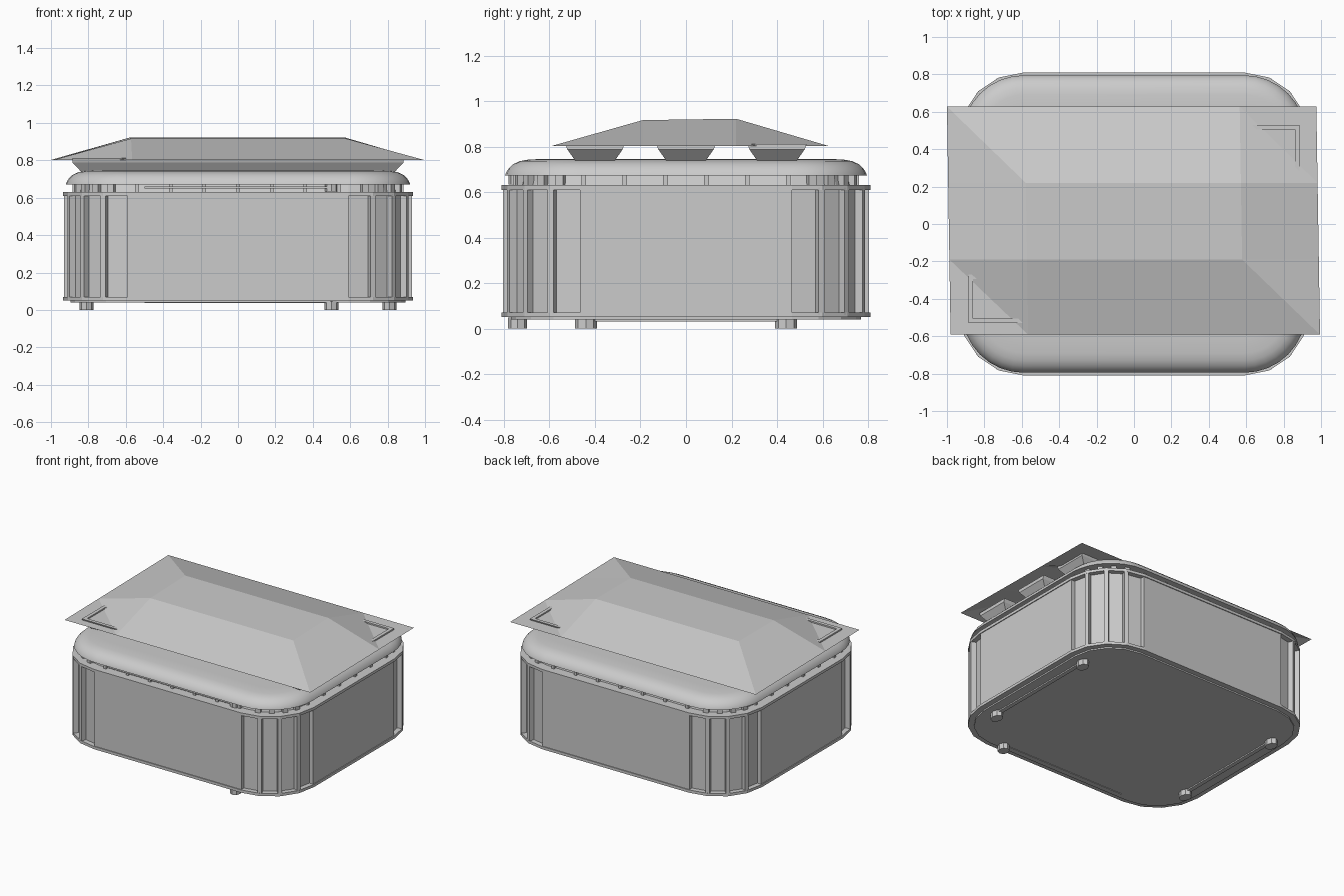
import bpy, bmesh, math
from mathutils import Matrix, Vector

if "Cube" in bpy.data.objects:
    bpy.data.objects.remove(bpy.data.objects["Cube"])

HX, HY, R = 0.935, 0.81, 0.345   # body half sizes and corner radius


def finish(name, bm, smooth=None):
    bmesh.ops.recalc_face_normals(bm, faces=bm.faces[:])
    me = bpy.data.meshes.new(name)
    bm.to_mesh(me)
    bm.free()
    ob = bpy.data.objects.new(name, me)
    bpy.context.collection.objects.link(ob)
    if smooth:
        bpy.context.view_layer.objects.active = ob
        bpy.ops.object.select_all(action='DESELECT')
        ob.select_set(True)
        bpy.ops.object.shade_smooth_by_angle(angle=math.radians(smooth))
    return ob


def outline(inset=0.0, n=4, recess=0.0):
    # rounded rectangle; recess sets the corner arcs back behind the flat sides
    cx, cy, r = HX - R, HY - R, R - inset
    pts = []
    for k, (sx, sy) in enumerate([(1, 1), (-1, 1), (-1, -1), (1, -1)]):
        for i in range(n + 1):
            a = math.pi / 2 * (k + i / n)
            d = Vector((math.cos(a), math.sin(a)))
            c = Vector((sx * cx, sy * cy))
            if recess and i == 0:
                pts.append(c + d * r)
            pts.append(c + d * (r - recess))
            if recess and i == n:
                pts.append(c + d * r)
    return pts


def loft(name, rings, n=4, recess=0.0, smooth=None):
    # rings: (inset, z) from bottom to top, capped at both ends
    bm = bmesh.new()
    loops = [[bm.verts.new((p.x, p.y, z)) for p in outline(i, n, recess)] for i, z in rings]
    for a, b in zip(loops, loops[1:]):
        for j in range(len(a)):
            k = (j + 1) % len(a)
            bm.faces.new((a[j], a[k], b[k], b[j]))
    bm.faces.new(loops[0][::-1])
    bm.faces.new(loops[-1])
    return finish(name, bm, smooth)


def add_box(bm, centre, size, angle=0.0):
    m = Matrix.Translation(centre) @ Matrix.Rotation(angle, 4, 'Z') @ Matrix.Diagonal((*size, 1))
    bmesh.ops.create_cube(bm, size=1, matrix=m)


def corner_dirs(n):
    for k, (sx, sy) in enumerate([(1, 1), (-1, 1), (-1, -1), (1, -1)]):
        for i in range(1, n):
            a = math.pi / 2 * (k + i / n)
            yield a, Vector((sx * (HX - R), sy * (HY - R), 0)), Vector((math.cos(a), math.sin(a), 0))


# body with recessed corner panels, and its plates
loft("body", [(0.006, 0.06), (0.006, 0.62)], recess=0.03)
loft("base_plate", [(0.04, 0.04), (0.04, 0.05), (0, 0.05), (0, 0.07)])
loft("body_rim", [(0, 0.61), (0, 0.63)])

# corner ribs
bm = bmesh.new()
for a, c, d in corner_dirs(4):
    add_box(bm, c + d * (R - 0.025) + Vector((0, 0, 0.34)), (0.046, 0.028, 0.56), a)
finish("corner_ribs", bm)

# vent ring below the lid, with small posts
loft("vent_ring", [(0.07, 0.625), (0.085, 0.685)])
bm = bmesh.new()
for a, c, d in corner_dirs(5):
    add_box(bm, c + d * (R - 0.065) + Vector((0, 0, 0.655)), (0.03, 0.035, 0.055), a)
for s in (-1, 1):
    for i in range(6):
        t = -0.45 + 0.18 * i
        add_box(bm, (s * (HX - 0.065), t, 0.655), (0.03, 0.02, 0.055))
    for i in range(7):
        t = -0.54 + 0.18 * i
        add_box(bm, (t, s * (HY - 0.065), 0.655), (0.02, 0.03, 0.055))
finish("vent_posts", bm)

# bullnose lid
loft("lid", [(0.05, 0.672), (0.015, 0.672), (0.018, 0.683), (0.03, 0.703), (0.05, 0.722),
             (0.08, 0.736), (0.12, 0.743), (0.2, 0.746)], n=8, smooth=40)

# three open flared trays carrying the roof
for name, y in (("front", -0.4), ("middle", 0.0), ("back", 0.4)):
    bm = bmesh.new()
    loops = []
    for hx, hy, z in ((0.835, 0.085, 0.735), (0.885, 0.122, 0.788), (0.885, 0.13, 0.812),
                      (0.86, 0.105, 0.812), (0.86, 0.105, 0.788)):
        loops.append([bm.verts.new((sx * hx, y + sy * hy, z))
                      for sx, sy in ((1, 1), (-1, 1), (-1, -1), (1, -1))])
    for a, b in zip(loops, loops[1:]):
        for j in range(4):
            k = (j + 1) % 4
            bm.faces.new((a[j], a[k], b[k], b[j]))
    bm.faces.new(loops[0])
    bm.faces.new(loops[-1])
    finish(name + "_tray", bm)

# thin sheet roof: 4 x 4 grid with the inner points raised, slightly skewed
bm = bmesh.new()
xs, ys = (-0.99, -0.575, 0.575, 0.985), (-0.592, -0.19, 0.22, 0.628)
g = []
for j, y in enumerate(ys):
    row = []
    for i, x in enumerate(xs):
        inner = i in (1, 2) and j in (1, 2)
        z = (0.916 if j == 1 else 0.922) if inner else 0.802
        row.append(bm.verts.new((x - 0.016 * y, y, z)))
    g.append(row)
for j in range(3):
    for i in range(3):
        a, b, c, d = g[j][i], g[j][i + 1], g[j + 1][i + 1], g[j + 1][i]
        if i != 1 and j != 1:
            # every corner folds the same way, leaving two flat corner triangles
            bm.faces.new((a, b, d))
            bm.faces.new((b, c, d))
        else:
            bm.faces.new((a, b, c, d))
finish("roof_sheet", bm)

# feet joined by thin rails
feet = bmesh.new()
rails = bmesh.new()


def add_foot(x, y, z, h, sx, sy):
    m = Matrix.Translation((x, y, z)) @ Matrix.Diagonal((sx, sy, h, 1))
    bmesh.ops.create_cone(feet, cap_ends=True, segments=8, radius1=1, radius2=1, depth=1, matrix=m)


for s in (-1, 1):
    for t in (-1, 1):
        add_foot(s * 0.81, t * 0.44, 0.024, 0.048, 0.037, 0.048)
    add_box(rails, (s * 0.81, 0, 0.038), (0.03, 0.88, 0.014))
add_foot(0.5, -0.74, 0.024, 0.048, 0.037, 0.042)
add_box(rails, (0, -0.74, 0.042), (1.0, 0.03, 0.012))
# matching front rail and knob under the lid
add_foot(0.5, -0.745, 0.652, 0.04, 0.034, 0.034)
add_box(rails, (0, -0.755, 0.655), (1.0, 0.03, 0.012))
finish("feet", feet)
finish("rails", rails)
